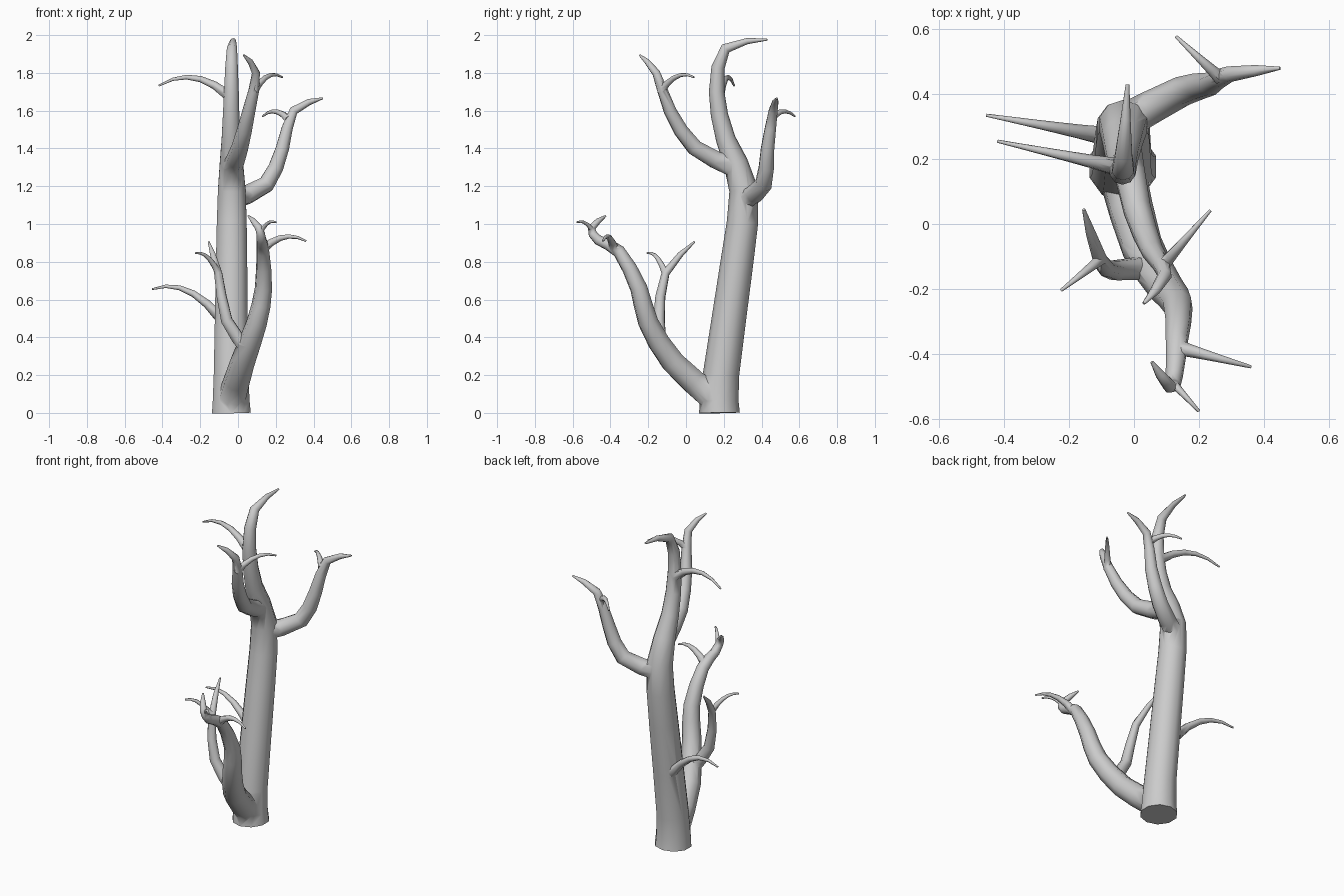
import bpy, bmesh, math
from mathutils import Vector

if "Cube" in bpy.data.objects:
    bpy.data.objects.remove(bpy.data.objects["Cube"])

TIP = 0.005


def smooth_path(points):
    """Insert one curved midpoint in every span (Catmull-Rom rule)."""
    p = [Vector(q) for q in points]
    out = []
    for i in range(len(p) - 1):
        before, after = p[max(i - 1, 0)], p[min(i + 2, len(p) - 1)]
        out += [p[i], (9 * (p[i] + p[i + 1]) - before - after) / 16]
    return out + [p[-1]]


def tube(name, pts, radii, sides):
    """Closed limb swept along a path."""
    bm = bmesh.new()
    rings, side = [], Vector((1, 0, 0.01))
    for i, p in enumerate(pts):
        d_in = (p - pts[max(i - 1, 0)]).normalized()
        d_out = (pts[min(i + 1, len(pts) - 1)] - p).normalized()
        t = (d_in + d_out).normalized()
        u = side - t * side.dot(t)
        if u.length < 0.15:
            u = t.orthogonal()
        side = u.normalized()
        v = t.cross(side)
        angles = [math.tau * (k + 0.5) / sides for k in range(sides)]
        rings.append([bm.verts.new(p + (side * math.cos(a) + v * math.sin(a)) * radii[i])
                      for a in angles])
    for a, b in zip(rings, rings[1:]):
        for k in range(sides):
            n = (k + 1) % sides
            bm.faces.new((a[k], a[n], b[n], b[k]))
    bm.faces.new(rings[0][::-1])
    bm.faces.new(rings[-1])
    bmesh.ops.recalc_face_normals(bm, faces=bm.faces)
    me = bpy.data.meshes.new(name)
    bm.to_mesh(me)
    bm.free()
    ob = bpy.data.objects.new(name, me)
    bpy.context.collection.objects.link(ob)
    return ob


def bough(name, radius, *points):
    """Curved limb that tapers slowly, then quickly to its tip."""
    pts = smooth_path(points)
    run = [0]
    for a, b in zip(pts, pts[1:]):
        run.append(run[-1] + (b - a).length)
    radii = [TIP + (radius - TIP) * max(0, 1 - d / run[-1]) ** 0.6 for d in run]
    return tube(name, pts, radii, 8)


def twig(name, radius, start, tip):
    """Thin limb that arches upward in proportion to its length."""
    a, b = Vector(start), Vector(tip)
    lift = Vector((0, 0, 0.72 * (b - a).length))
    steps = [i / 5 for i in range(6)]
    pts = [a.lerp(b, t) + lift * t * (1 - t) for t in steps]
    return tube(name, pts, [radius + (TIP - radius) * t ** 0.8 for t in steps], 7)


# Trunk with its bent leader (fourth value is the radius)
spine = smooth_path([
    (-0.035, 0.177, 0, 0.108), (-0.037, 0.185, 0.2, 0.096), (-0.034, 0.27, 0.8, 0.087),
    (-0.033, 0.306, 1.18, 0.077), (-0.037, 0.21, 1.45, 0.052), (-0.035, 0.162, 1.7, 0.041),
    (-0.032, 0.21, 1.93, 0.028), (-0.02, 0.43, 1.977, 0.006)])
tree = tube("tree", [p.to_3d() for p in spine], [p.w for p in spine], 10)

limbs = [
    # Main boughs
    bough("upper_right_bough", 0.056, (-0.03, 0.315, 1.13), (0.15, 0.41, 1.21),
          (0.235, 0.432, 1.4), (0.295, 0.462, 1.6), (0.45, 0.48, 1.666)),
    bough("upper_front_bough", 0.054, (-0.03, 0.25, 1.3), (0.01, 0.045, 1.405),
          (0.058, -0.085, 1.6), (0.095, -0.158, 1.8), (0.03, -0.245, 1.894)),
    bough("lower_front_bough", 0.075, (-0.03, 0.13, 0.09), (0.025, -0.07, 0.27),
          (0.1, -0.2, 0.48), (0.135, -0.25, 0.66), (0.132, -0.355, 0.855),
          (0.124, -0.465, 0.915), (0.11, -0.5, 0.98), (0.055, -0.425, 1.043)),
    bough("lower_left_bough", 0.038, (0.05, -0.13, 0.335), (-0.06, -0.143, 0.49),
          (-0.105, -0.108, 0.74), (-0.155, 0.045, 0.906)),
    # Twigs
    twig("leader_twig", 0.028, (-0.05, 0.175, 1.68), (-0.42, 0.255, 1.732)),
    twig("trunk_twig", 0.03, (-0.09, 0.27, 0.5), (-0.455, 0.335, 0.655)),
    twig("upper_right_twig", 0.022, (0.265, 0.45, 1.555), (0.13, 0.577, 1.57)),
    twig("upper_front_twig", 0.023, (0.082, -0.135, 1.7), (0.235, 0.042, 1.777)),
    twig("lower_right_twig", 0.026, (0.133, -0.38, 0.868), (0.36, -0.44, 0.91)),
    twig("lower_front_twig", 0.015, (0.115, -0.485, 0.95), (0.2, -0.577, 1.009)),
    twig("lower_left_twig", 0.019, (-0.103, -0.11, 0.74), (-0.225, -0.205, 0.846)),
]

# Fuse every limb into one skin
for limb in limbs:
    mod = tree.modifiers.new(limb.name, "BOOLEAN")
    mod.operation, mod.solver, mod.object = "UNION", "EXACT", limb
bpy.context.view_layer.objects.active = tree
tree.select_set(True)
for limb in limbs:
    bpy.ops.object.modifier_apply(modifier=limb.name)
    bpy.data.objects.remove(limb)
bpy.ops.object.shade_smooth_by_angle(angle=math.radians(60))
